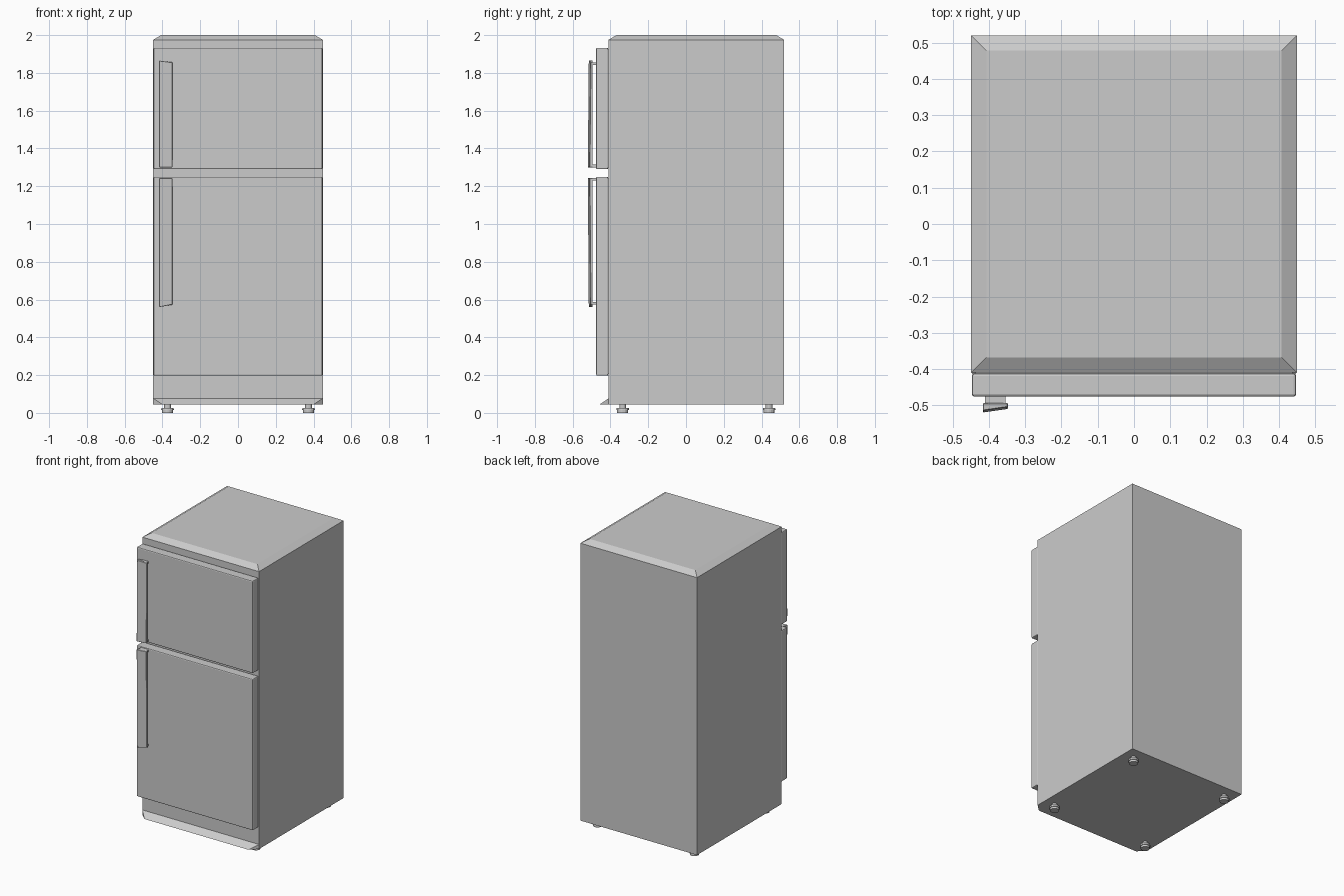
import bpy, bmesh

if "Cube" in bpy.data.objects:
    bpy.data.objects.remove(bpy.data.objects["Cube"])

def mesh_object(name, verts, faces, bevel=0.0, segments=2):
    me = bpy.data.meshes.new(name)
    bm = bmesh.new()
    vs = [bm.verts.new(v) for v in verts]
    for f in faces:
        bm.faces.new([vs[i] for i in f])
    bmesh.ops.recalc_face_normals(bm, faces=bm.faces)
    bm.to_mesh(me)
    bm.free()
    ob = bpy.data.objects.new(name, me)
    bpy.context.collection.objects.link(ob)
    if bevel:
        mod = ob.modifiers.new("Bevel", 'BEVEL')
        mod.width = bevel
        mod.segments = segments
    return ob

BOX = [(0, 1, 2, 3), (4, 5, 6, 7), (0, 1, 5, 4), (1, 2, 6, 5), (2, 3, 7, 6), (3, 0, 4, 7)]

def box(name, x0, x1, y0, y1, z0, z1, bevel=0.0):
    verts = [(x, y, z) for z in (z0, z1)
             for x, y in ((x0, y0), (x1, y0), (x1, y1), (x0, y1))]
    return mesh_object(name, verts, BOX, bevel)

# Cabinet: stacked rectangular rings, the top one inset for the chamfered lid
W, Y0, Y1 = 0.449, -0.41, 0.52
rings = [(0.045, 0.0), (1.975, 0.0), (2.0, 0.042)]
verts = [(sx * (W - i), (Y0 + i if f else Y1 - i), z) for z, i in rings
         for sx, f in ((-1, 1), (1, 1), (1, 0), (-1, 0))]
faces = [(0, 1, 2, 3), (8, 9, 10, 11)]
for r in (0, 4):
    faces += [(r + k, r + (k + 1) % 4, r + 4 + (k + 1) % 4, r + 4 + k) for k in range(4)]
mesh_object("cabinet", verts, faces)

# Sloped kick plate with clipped front corners
mesh_object("kick_plate",
            [(-W, Y0, 0.045), (W, Y0, 0.045), (W, Y0, 0.077), (-W, Y0, 0.077),
             (-0.40, -0.457, 0.045), (0.40, -0.457, 0.045)],
            [(0, 1, 2, 3), (0, 1, 5, 4), (3, 2, 5, 4), (0, 3, 4), (1, 2, 5)])

def handle(name, z0, z1, y_low, y_high, cut_low, cut_high):
    # Slanted grip: thicker at the outer edge and toward the middle of the fridge
    xa, xb, yb = -0.417, -0.348, -0.494
    mesh_object(name + "_grip",
                [(xa, y_low, z0), (xb, y_low + 0.01, z0 + cut_low), (xb, yb, z0 + cut_low), (xa, yb, z0),
                 (xa, y_high, z1), (xb, y_high + 0.01, z1 - cut_high), (xb, yb, z1 - cut_high), (xa, yb, z1)],
                BOX, 0.002, 1)
    # Stand-offs at both ends
    for label, z in (("lower", z0 + cut_low), ("upper", z1 - cut_high - 0.014)):
        box(f"{name}_{label}_mount", -0.411, -0.355, -0.497, -0.472, z, z + 0.014)

# Doors with seals and handles
for name, z0, z1 in (("freezer", 1.29, 1.933), ("fridge", 0.197, 1.25)):
    box(name + "_door", -0.447, 0.447, -0.476, -0.412, z0, z1, 0.007)
    box(name + "_door_seal", -0.437, 0.437, -0.415, -0.407, z0 + 0.01, z1 - 0.01)
handle("freezer_handle", 1.30, 1.865, -0.52, -0.515, 0.0, 0.009)
handle("fridge_handle", 0.56, 1.243, -0.515, -0.52, 0.013, 0.0)

# Levelling feet: stem, flange and pad
def cylinder_rings(name, x, y, profile, n=16):
    bm = bmesh.new()
    for r0, r1, z0, z1 in profile:
        ret = bmesh.ops.create_cone(bm, cap_ends=True, segments=n, radius1=r0, radius2=r1, depth=z1 - z0)
        bmesh.ops.translate(bm, verts=ret["verts"], vec=(x, y, (z0 + z1) / 2))
    me = bpy.data.meshes.new(name)
    bm.to_mesh(me)
    bm.free()
    bpy.context.collection.objects.link(bpy.data.objects.new(name, me))

FOOT = [(0.029, 0.029, 0.0, 0.016), (0.034, 0.032, 0.014, 0.027), (0.018, 0.018, 0.025, 0.047)]
for row, y in (("front", -0.335), ("rear", 0.44)):
    for side, x in (("left", -0.373), ("right", 0.373)):
        cylinder_rings(f"{row}_{side}_foot", x, y, FOOT)
